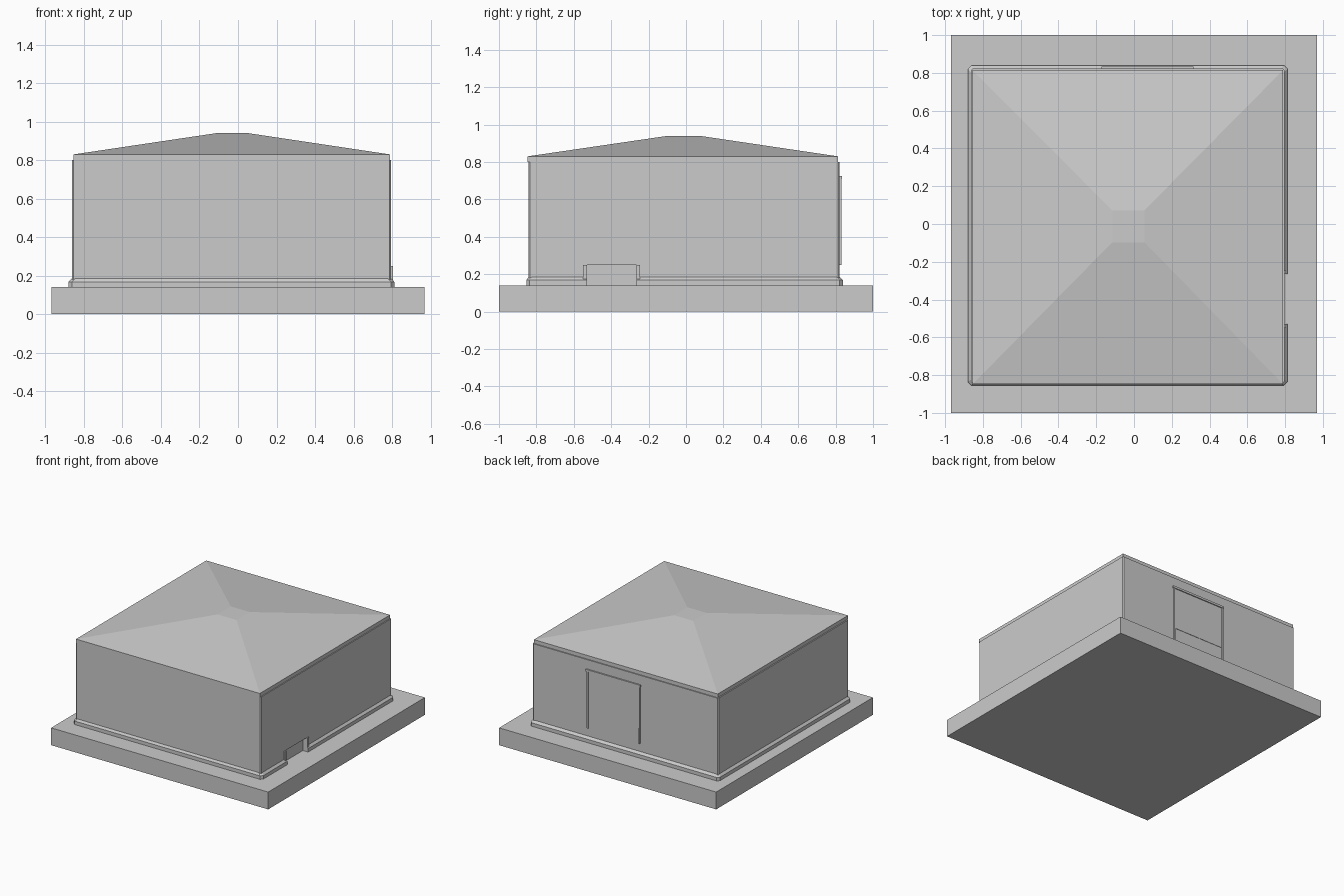
import bpy, bmesh

cube = bpy.data.objects.get("Cube")
if cube:
    bpy.data.objects.remove(cube, do_unlink=True)

grey = bpy.data.materials.new("plain grey")
grey.use_nodes = True
grey.diffuse_color = (0.6, 0.6, 0.6, 1)
grey.node_tree.nodes["Principled BSDF"].inputs["Base Color"].default_value = grey.diffuse_color


def loft(name, levels, chamfer=0.0):
    """Stack rectangles (x0, x1, y0, y1, z) into a closed solid, corners optionally chamfered."""
    bm = bmesh.new()
    rings = []
    for x0, x1, y0, y1, z in levels:
        c = chamfer
        if c:
            outline = [(x0 + c, y0), (x1 - c, y0), (x1, y0 + c), (x1, y1 - c),
                       (x1 - c, y1), (x0 + c, y1), (x0, y1 - c), (x0, y0 + c)]
        else:
            outline = [(x0, y0), (x1, y0), (x1, y1), (x0, y1)]
        rings.append([bm.verts.new((x, y, z)) for x, y in outline])
    count = len(rings[0])
    for low, high in zip(rings, rings[1:]):
        for i in range(count):
            j = (i + 1) % count
            bm.faces.new((low[i], low[j], high[j], high[i]))
    bm.faces.new(rings[0][::-1])
    bm.faces.new(rings[-1])
    mesh = bpy.data.meshes.new(name)
    bm.to_mesh(mesh)
    bm.free()
    mesh.materials.append(grey)
    obj = bpy.data.objects.new(name, mesh)
    bpy.context.collection.objects.link(obj)
    return obj


def box(name, x0, x1, y0, y1, z0, z1):
    return loft(name, [(x0, x1, y0, y1, z0), (x0, x1, y0, y1, z1)])


def cut(obj, cutter):
    mod = obj.modifiers.new("opening", 'BOOLEAN')
    mod.operation = 'DIFFERENCE'
    mod.solver = 'EXACT'
    mod.object = cutter
    bpy.context.view_layer.objects.active = obj
    bpy.ops.object.modifier_apply(modifier=mod.name)


# Ground slab
box("base_slab", -0.97, 0.97, -1, 1, 0, 0.14)

# Walls with slightly chamfered corners
wall = (-0.863, 0.796, -0.842, 0.822)
walls = loft("walls", [(*wall, 0.14), (*wall, 0.80)], 0.008)

# Plinth with a sloped top edge
foot = (-0.88, 0.812, -0.854, 0.84)
plinth = loft("plinth", [(*foot, 0.14), (*foot, 0.168), (*wall, 0.185)], 0.018)

# Low opening in the side wall
cutter = box("opening_cutter", 0.765, 0.9, -0.53, -0.265, 0.13, 0.25)
cutter.hide_render = True
for part in (walls, plinth):
    cut(part, cutter)
bpy.data.objects.remove(cutter, do_unlink=True)

# Jambs beside the opening
for side, y in (("front", -0.55), ("back", -0.265)):
    box("opening_jamb_" + side, 0.77, 0.805, y, y + 0.02, 0.14, 0.25)

# Eaves band and hipped roof with a flat cap
eave = (-0.854, 0.789, -0.848, 0.814)
loft("eaves_and_roof", [(*eave, 0.80), (*eave, 0.83), (-0.115, 0.055, -0.097, 0.072, 0.94)])

# Rear shutter with its frame
box("shutter_panel", -0.155, 0.295, 0.81, 0.825, 0.37, 0.715)
for side, x in (("right", -0.167), ("left", 0.295)):
    box("shutter_rail_" + side, x, x + 0.012, 0.81, 0.831, 0.25, 0.715)
box("shutter_lintel", -0.172, 0.315, 0.81, 0.833, 0.708, 0.725)
